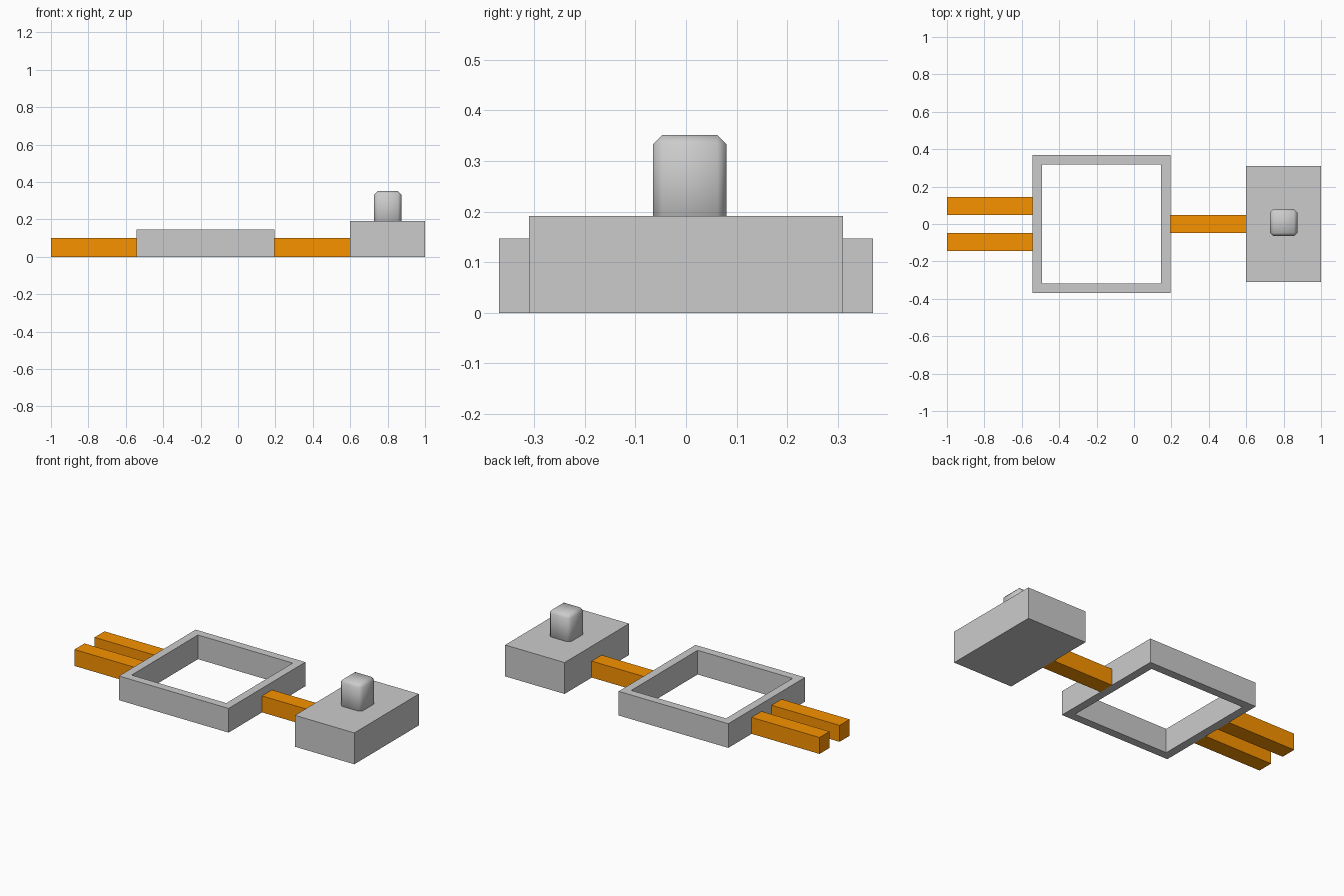
import bpy, bmesh

if "Cube" in bpy.data.objects:
    bpy.data.objects.remove(bpy.data.objects["Cube"])

orange = bpy.data.materials.new("orange")
orange.diffuse_color = (0.94, 0.29, 0.0, 1)
orange.use_nodes = True
orange.node_tree.nodes["Principled BSDF"].inputs["Base Color"].default_value = orange.diffuse_color


def finish(name, bm, material=None):
    bmesh.ops.recalc_face_normals(bm, faces=bm.faces)
    mesh = bpy.data.meshes.new(name)
    bm.to_mesh(mesh)
    bm.free()
    obj = bpy.data.objects.new(name, mesh)
    bpy.context.collection.objects.link(obj)
    if material:
        mesh.materials.append(material)
    return obj


def box(name, lo, hi, material=None):
    bm = bmesh.new()
    bmesh.ops.create_cube(bm, size=1)
    for v in bm.verts:
        v.co = [(a + b) / 2 + c * (b - a) for a, b, c in zip(lo, hi, v.co)]
    return finish(name, bm, material)


# Open square frame: four rectangular rings bridged into a closed tube
def square_frame(name, cx, half, wall, height):
    bm = bmesh.new()
    rings = []
    for r, z in ((half, 0), (half, height), (half - wall, height), (half - wall, 0)):
        rings.append([bm.verts.new((cx + sx * r, sy * r, z))
                      for sx, sy in ((-1, -1), (1, -1), (1, 1), (-1, 1))])
    for i in range(4):
        a, b = rings[i], rings[(i + 1) % 4]
        for j in range(4):
            k = (j + 1) % 4
            bm.faces.new((a[j], a[k], b[k], b[j]))
    return finish(name, bm)


square_frame("square_frame", -0.174, 0.369, 0.05, 0.147)

# Orange bars: a pair on the left, one joining the frame to the block
for name, y in (("left_bar_front", -0.096), ("left_bar_back", 0.097)):
    box(name, (-1, y - 0.048, 0), (-0.543, y + 0.048, 0.1), orange)
box("connecting_bar", (0.195, -0.047, 0), (0.6, 0.049, 0.1), orange)

# End block
box("end_block", (0.6, -0.31, 0), (1, 0.31, 0.191))

# Softly shaded chamfered knob, its base sunk into the block
knob = box("knob", (0.727, -0.065, 0.165), (0.873, 0.08, 0.351))
bevel = knob.modifiers.new("chamfer", 'BEVEL')
bevel.width = 0.018
bevel.segments = 1
knob.data.shade_smooth()
